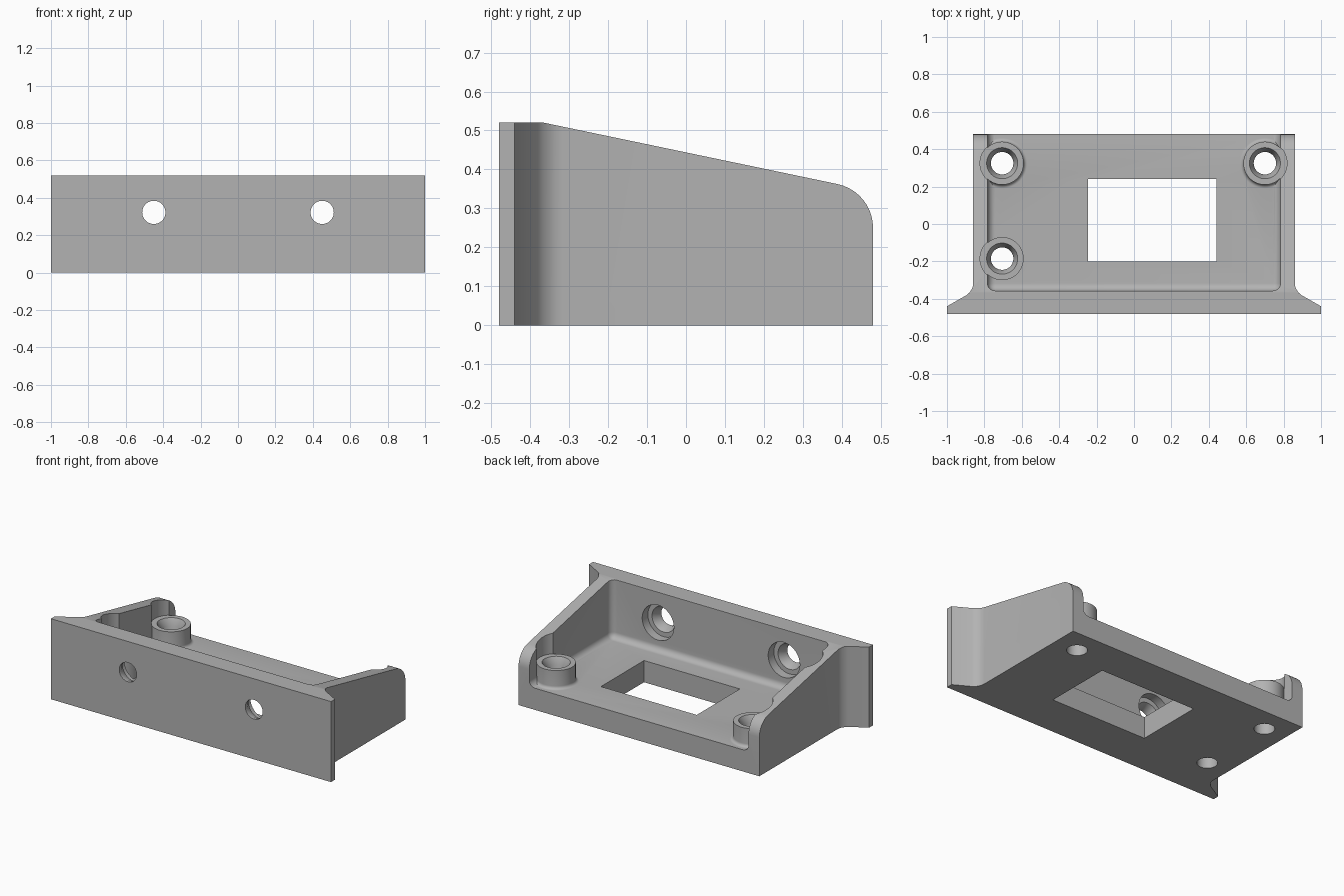
import bpy, bmesh, math
from mathutils import Matrix

if "Cube" in bpy.data.objects:
    bpy.data.objects.remove(bpy.data.objects["Cube"], do_unlink=True)

grey = bpy.data.materials.new("plain grey")
grey.use_nodes = True
grey.diffuse_color = (0.45, 0.45, 0.45, 1)
grey.node_tree.nodes["Principled BSDF"].inputs["Base Color"].default_value = grey.diffuse_color


def make_object(name, bm):
    bmesh.ops.recalc_face_normals(bm, faces=bm.faces)
    mesh = bpy.data.meshes.new(name)
    bm.to_mesh(mesh)
    bm.free()
    mesh.materials.append(grey)
    obj = bpy.data.objects.new(name, mesh)
    bpy.context.collection.objects.link(obj)
    return obj


def prism(name, points, offset):
    """Extrude a closed polygon of 3D points along an offset."""
    bm = bmesh.new()
    face = bm.faces.new([bm.verts.new(p) for p in points])
    result = bmesh.ops.extrude_face_region(bm, geom=[face])
    moved = [g for g in result["geom"] if isinstance(g, bmesh.types.BMVert)]
    bmesh.ops.translate(bm, verts=moved, vec=offset)
    return make_object(name, bm)


def box(name, low, high, radius=0):
    """Box, optionally with rounded bottom and front edges."""
    bm = bmesh.new()
    bmesh.ops.create_cube(bm, size=1)
    for v in bm.verts:
        v.co = [(a + b) / 2 + c * (b - a) for a, b, c in zip(low, high, v.co)]
    if radius:
        edges = []
        for e in bm.edges:
            mid = (e.verts[0].co + e.verts[1].co) / 2
            if mid.y < high[1] - 0.01 and mid.z < high[2] - 0.01:
                edges.append(e)
        bmesh.ops.bevel(bm, geom=edges, offset=radius, segments=8, profile=0.5,
                        affect="EDGES", clamp_overlap=True)
    return make_object(name, bm)


def lathe(name, profile, matrix, sides=64):
    """Turn (radius, height) pairs into a capped solid of revolution."""
    bm = bmesh.new()
    rings = []
    for r, h in profile:
        angles = [2 * math.pi * i / sides for i in range(sides)]
        rings.append([bm.verts.new((r * math.cos(a), r * math.sin(a), h)) for a in angles])
    for low, high in zip(rings, rings[1:]):
        for i in range(sides):
            j = (i + 1) % sides
            bm.faces.new((low[i], low[j], high[j], high[i]))
    bm.faces.new(rings[0])
    bm.faces.new(rings[-1])
    bm.transform(matrix)
    return make_object(name, bm)


def combine(target, tool, operation):
    mod = target.modifiers.new(operation.lower(), "BOOLEAN")
    mod.operation, mod.object, mod.solver = operation, tool, "EXACT"
    bpy.context.view_layer.objects.active = target
    bpy.ops.object.modifier_apply(modifier=mod.name)
    bpy.data.objects.remove(tool, do_unlink=True)


FLOOR, BOSS_TOP, HEIGHT = 0.14, 0.26, 0.52
BACK, FRONT = 0.48, -0.48

# Body outline: front flange, angled gussets with fillets, straight sides
half = [(1, FRONT), (1, -0.44), (0.895, -0.38), (0.88, -0.367), (0.869, -0.35),
        (0.862, -0.335), (0.86, -0.315), (0.86, BACK)]
outline = half + [(-x, y) for x, y in reversed(half)]
bracket = prism("mounting_bracket", [(x, y, 0) for x, y in outline], (0, 0, HEIGHT))

# Open-backed pocket with rounded inside edges
combine(bracket, box("pocket", (-0.783, -0.357, FLOOR), (0.783, 0.8, 0.9), 0.04), "DIFFERENCE")

# Sloped side walls ending in a rounded rear corner
arc = [(0.365 + 0.115 * math.cos(a), 0.25 + 0.115 * math.sin(a))
       for a in (math.radians(78 * i / 10) for i in range(11))]
above = arc[::-1] + [(BACK, 0.1), (0.8, 0.1), (0.8, 0.8), (-0.365, 0.8), (-0.365, HEIGHT)]
# Keep the lower run flush with the back face
above = [(y + (0.001 if z == 0.1 and y == BACK else 0), z) for y, z in above]
combine(bracket, prism("slope_cutter", [(-1.2, y, z) for y, z in above], (2.4, 0, 0)), "DIFFERENCE")

# Screw bosses: pillar, head clearance through the wall, countersunk hole
for x, y, flare in ((-0.705, 0.325, 0.02), (0.7, 0.325, 0.02), (-0.705, -0.185, 0)):
    place = Matrix.Translation((x, y, 0))
    profile = [(0.115 + flare, 0.08)]
    if flare:
        for i in range(7):
            a = math.pi / 2 * i / 6
            profile.append((0.115 + flare * (1 - math.sin(a)), FLOOR + flare * (1 - math.cos(a))))
    profile.append((0.115, BOSS_TOP + 0.01))
    combine(bracket, lathe("boss", profile, place), "UNION")
    combine(bracket, lathe("clearance", [(0.118, BOSS_TOP), (0.118, 0.9)], place), "DIFFERENCE")
    hole = [(0.06, -0.1), (0.06, BOSS_TOP - 0.045), (0.083, BOSS_TOP), (0.083, BOSS_TOP + 0.1)]
    combine(bracket, lathe("boss_hole", hole, place), "DIFFERENCE")

# Counterbored and countersunk holes through the front plate
for x in (-0.45, 0.45):
    place = Matrix.Translation((x, FRONT, 0.322)) @ Matrix.Rotation(-math.pi / 2, 4, "X")
    hole = [(0.062, -0.1), (0.062, 0.02), (0.083, 0.065), (0.113, 0.065), (0.113, 0.2)]
    combine(bracket, lathe("plate_hole", hole, place), "DIFFERENCE")

# Rectangular window in the floor
combine(bracket, box("window", (-0.245, -0.2, -0.1), (0.44, 0.24, 0.3)), "DIFFERENCE")

bpy.ops.object.select_all(action="DESELECT")
bracket.select_set(True)
bpy.context.view_layer.objects.active = bracket
bpy.ops.object.shade_smooth_by_angle(angle=math.radians(30))
